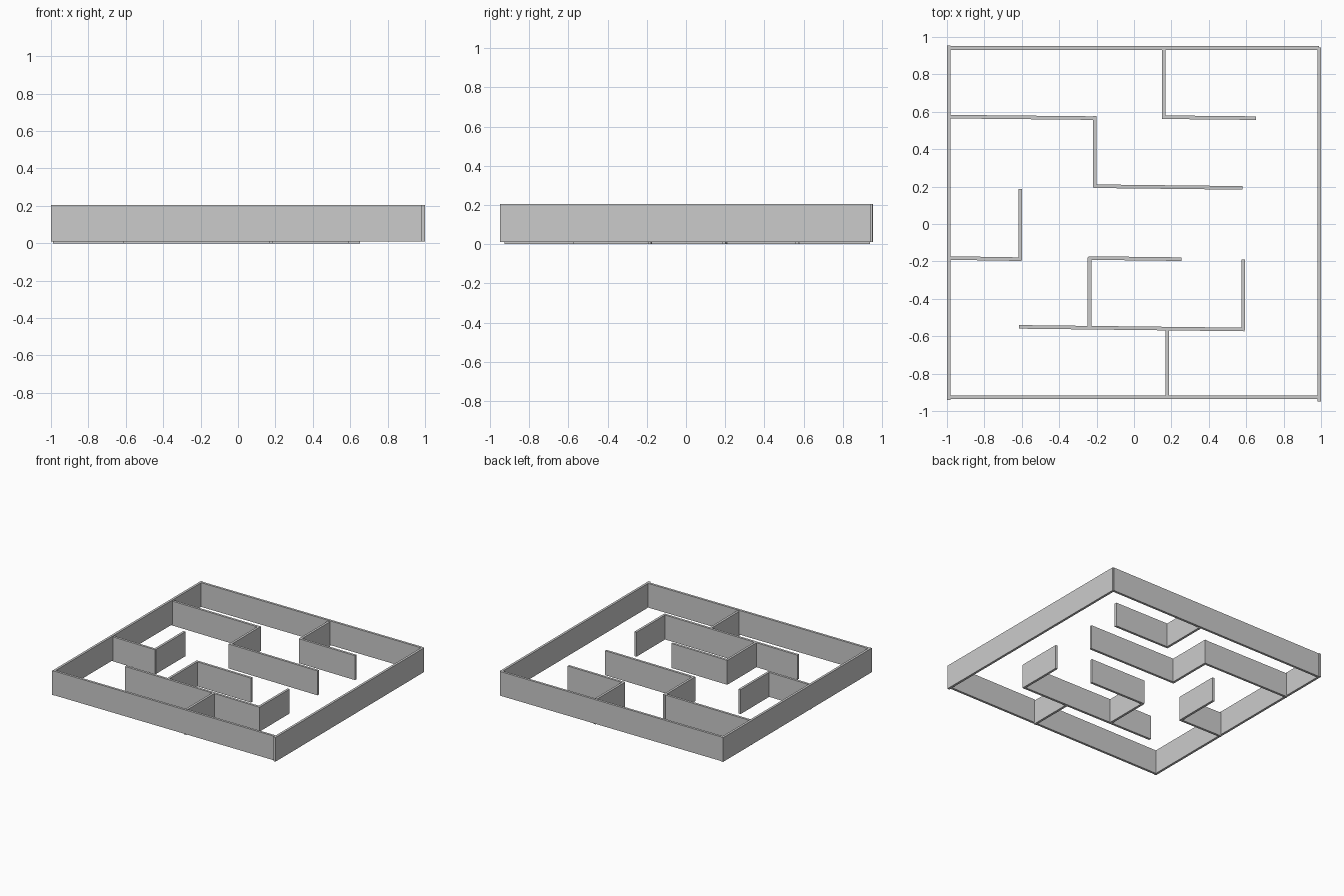
import bpy
import math

if "Cube" in bpy.data.objects:
    bpy.data.objects.remove(bpy.data.objects["Cube"])

T = 0.019  # wall thickness


def wall(name, x1, y1, x2, y2, z0, z1):
    """Upright box along the centre line from (x1, y1) to (x2, y2)."""
    bpy.ops.mesh.primitive_cube_add(
        size=1,
        location=((x1 + x2) / 2, (y1 + y2) / 2, (z0 + z1) / 2),
        rotation=(0, 0, math.atan2(y2 - y1, x2 - x1)))
    o = bpy.context.object
    o.name = name
    o.scale = (math.hypot(x2 - x1, y2 - y1), T, z1 - z0)


# Outer frame, raised very slightly above the inner walls' base
outer = {
    "left_wall": (-0.99, -0.94, -0.99, 0.955),
    "right_wall": (0.99, -0.95, 0.99, 0.945),
    "back_wall": (-0.995, 0.941, 0.99, 0.941),
    "front_wall": (-0.995, -0.927, 0.985, -0.927),
}
for name, ends in outer.items():
    wall(name, *ends, 0.01, 0.205)

# Inner partitions of the maze, the long ones slightly skewed
inner = {
    "back_left_partition": (-0.99, 0.574, -0.20, 0.566),
    "back_left_return": (-0.209, 0.578, -0.209, 0.194),
    "centre_partition": (-0.215, 0.202, 0.58, 0.193),
    "back_divider": (0.158, 0.94, 0.158, 0.566),
    "back_right_partition": (0.15, 0.571, 0.653, 0.566),
    "left_return": (-0.608, 0.187, -0.608, -0.193),
    "left_partition": (-0.99, -0.182, -0.602, -0.188),
    "inner_partition": (-0.244, -0.182, 0.255, -0.188),
    "inner_divider": (-0.238, -0.178, -0.238, -0.556),
    "front_partition": (-0.616, -0.55, 0.592, -0.564),
    "front_right_return": (0.584, -0.191, 0.584, -0.568),
    "front_divider": (0.177, -0.557, 0.177, -0.927),
}
for name, ends in inner.items():
    wall(name, *ends, 0.0, 0.197)
